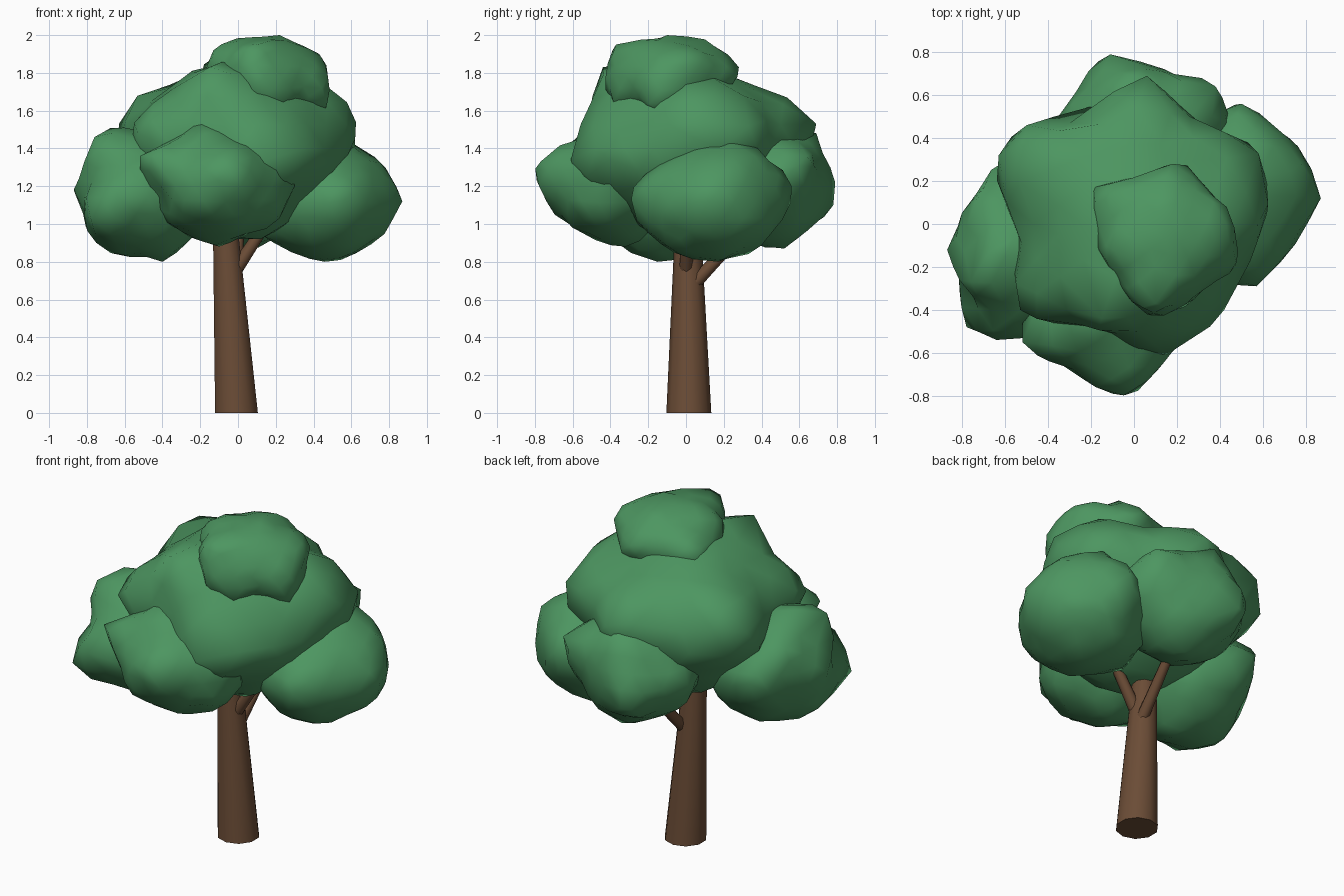
import bpy
import bmesh
import math
from mathutils import Vector, noise

default_cube = bpy.data.objects.get("Cube")
if default_cube:
    bpy.data.objects.remove(default_cube, do_unlink=True)


def make_material(name, rgb):
    material = bpy.data.materials.new(name)
    material.use_nodes = True
    colour = (*rgb, 1)
    material.diffuse_color = colour
    shader = material.node_tree.nodes["Principled BSDF"]
    shader.inputs["Base Color"].default_value = colour
    shader.inputs["Roughness"].default_value = 0.9
    return material


leaf_green = make_material("leaf green", (0.074, 0.305, 0.119))
bark_brown = make_material("bark brown", (0.147, 0.073, 0.037))


def finish(bm, name, material, sharp_angle):
    """Turn a bmesh into a smooth shaded object with one colour."""
    bmesh.ops.recalc_face_normals(bm, faces=bm.faces)
    mesh = bpy.data.meshes.new(name)
    bm.to_mesh(mesh)
    bm.free()
    mesh.materials.append(material)
    obj = bpy.data.objects.new(name, mesh)
    bpy.context.collection.objects.link(obj)
    bpy.ops.object.select_all(action="DESELECT")
    obj.select_set(True)
    bpy.context.view_layer.objects.active = obj
    bpy.ops.object.shade_smooth_by_angle(angle=math.radians(sharp_angle))


def limb(name, start, end, start_radius, end_radius, sides, level_ends=False):
    """Tapered wooden limb between two points."""
    start, end = Vector(start), Vector(end)
    bm = bmesh.new()
    bmesh.ops.create_cone(bm, cap_ends=True, segments=sides,
                          radius1=start_radius, radius2=end_radius, depth=1)
    turn = (end - start).to_track_quat("Z", "Y")
    for vert in bm.verts:
        ring = Vector((vert.co.x, vert.co.y, 0))
        if not level_ends:
            ring = turn @ ring
        vert.co = (start if vert.co.z < 0 else end) + ring
    finish(bm, name, bark_brown, 50)


def foliage(name, centre, size, corners):
    """Lumpy leaf clump: an ellipsoid that bulges out to its corner points."""
    centre = Vector(centre)
    bumps = [Vector(corner) - centre for corner in corners]
    bm = bmesh.new()
    bmesh.ops.create_icosphere(bm, subdivisions=3, radius=1)

    def ellipsoid_radius(direction):
        return 1 / math.sqrt(sum((d / s) ** 2 for d, s in zip(direction, size)))

    directions = {}
    for vert in bm.verts:
        direction = Vector([c * s for c, s in zip(vert.co, size)]).normalized()
        directions[vert] = direction
        total = push = 0
        for bump in bumps:
            weight = math.exp(-(direction.angle(bump) / 0.34) ** 2)
            total += weight
            push += weight * (bump.length - ellipsoid_radius(bump.normalized()))
        radius = ellipsoid_radius(direction) + push / max(total, 1)
        radius += 0.03 * noise.noise(direction * 3 + centre * 7)
        vert.co = direction * radius + centre
    # Pull the nearest vertex out to each knobbly corner
    for bump in bumps:
        nearest = min(directions, key=lambda v: directions[v].angle(bump))
        nearest.co = centre + bump
    finish(bm, name, leaf_green, 75)


# Trunk and branches
limb("trunk", (-0.008, 0.015, 0), (-0.068, 0.01, 1.0), 0.119, 0.068, 10, True)
limb("side_branch", (-0.03, 0, 0.73), (0.2, 0.01, 1.08), 0.037, 0.026, 8)
limb("back_branch", (-0.02, 0.02, 0.66), (0.01, 0.34, 1.0), 0.037, 0.026, 8)

# Broad middle of the crown, reaching down to the top of the trunk
foliage("main_crown", (0, 0, 1.4), (0.53, 0.52, 0.45), [
    (-0.63, 0.32, 1.53), (-0.5, 0.46, 1.57), (-0.3, 0.47, 1.5),
    (0.06, 0.69, 1.53), (0.58, 0.33, 1.52), (0.62, 0.05, 1.45),
    (0.52, 0.15, 1.68), (0.42, -0.4, 1.34), (0.15, -0.61, 1.34),
    (-0.15, -0.44, 1.83), (-0.53, -0.4, 1.48), (-0.35, -0.05, 1.73),
    (0.15, 0.28, 1.73), (0.33, -0.22, 1.12), (0.12, -0.1, 0.92),
    (-0.05, 0, 0.92)])

# Small clump on the top
foliage("top_clump", (0.14, -0.07, 1.78), (0.3, 0.31, 0.21), [
    (0.22, -0.1, 2), (-0.13, -0.1, 1.92), (0.48, -0.1, 1.75),
    (0.46, -0.15, 1.6), (0.18, 0.28, 1.83), (-0.19, 0.17, 1.79),
    (0.06, -0.42, 1.8), (0.18, -0.38, 1.61), (0.1, -0.37, 1.95),
    (0.43, 0, 1.9), (0.12, 0.12, 1.96), (0.35, 0.13, 1.68)])

# Four clumps around the lower crown
foliage("left_clump", (0.47, 0.13, 1.11), (0.35, 0.38, 0.3), [
    (0.87, 0.12, 1.12), (0.78, 0.28, 1.3), (0.5, 0.56, 1.2),
    (0.65, 0.42, 0.97), (0.57, -0.29, 1.13), (0.46, 0.17, 0.8),
    (0.57, 0.22, 1.45), (0.54, 0.38, 1.4), (0.72, 0.05, 0.92),
    (0.13, 0.05, 0.94)])

foliage("front_clump", (-0.12, -0.4, 1.2), (0.37, 0.33, 0.29), [
    (-0.52, -0.55, 1.36), (-0.2, -0.45, 1.55), (-0.1, -0.79, 1.23),
    (0, -0.77, 1.33), (0.31, -0.38, 1.3), (0.22, -0.42, 1.03),
    (-0.1, -0.32, 0.88), (-0.4, -0.52, 1.17), (-0.27, -0.55, 1)])

foliage("right_clump", (-0.48, -0.13, 1.14), (0.33, 0.36, 0.31), [
    (-0.87, -0.12, 1.18), (-0.76, -0.27, 1.46), (-0.78, -0.48, 1.03),
    (-0.64, -0.54, 1.15), (-0.74, 0.1, 1.38), (-0.62, 0.28, 1.2),
    (-0.6, -0.15, 1.51), (-0.4, -0.15, 0.8), (-0.75, -0.2, 0.9)])

foliage("back_clump", (0.03, 0.42, 1.2), (0.35, 0.31, 0.31), [
    (-0.11, 0.79, 1.22), (-0.1, 0.78, 1.1), (-0.36, 0.49, 1.2),
    (0.38, 0.64, 1.36), (0.22, 0.68, 1.2), (0.45, 0.48, 1.2),
    (0.07, 0.52, 0.87), (0, 0.69, 1.48)])
